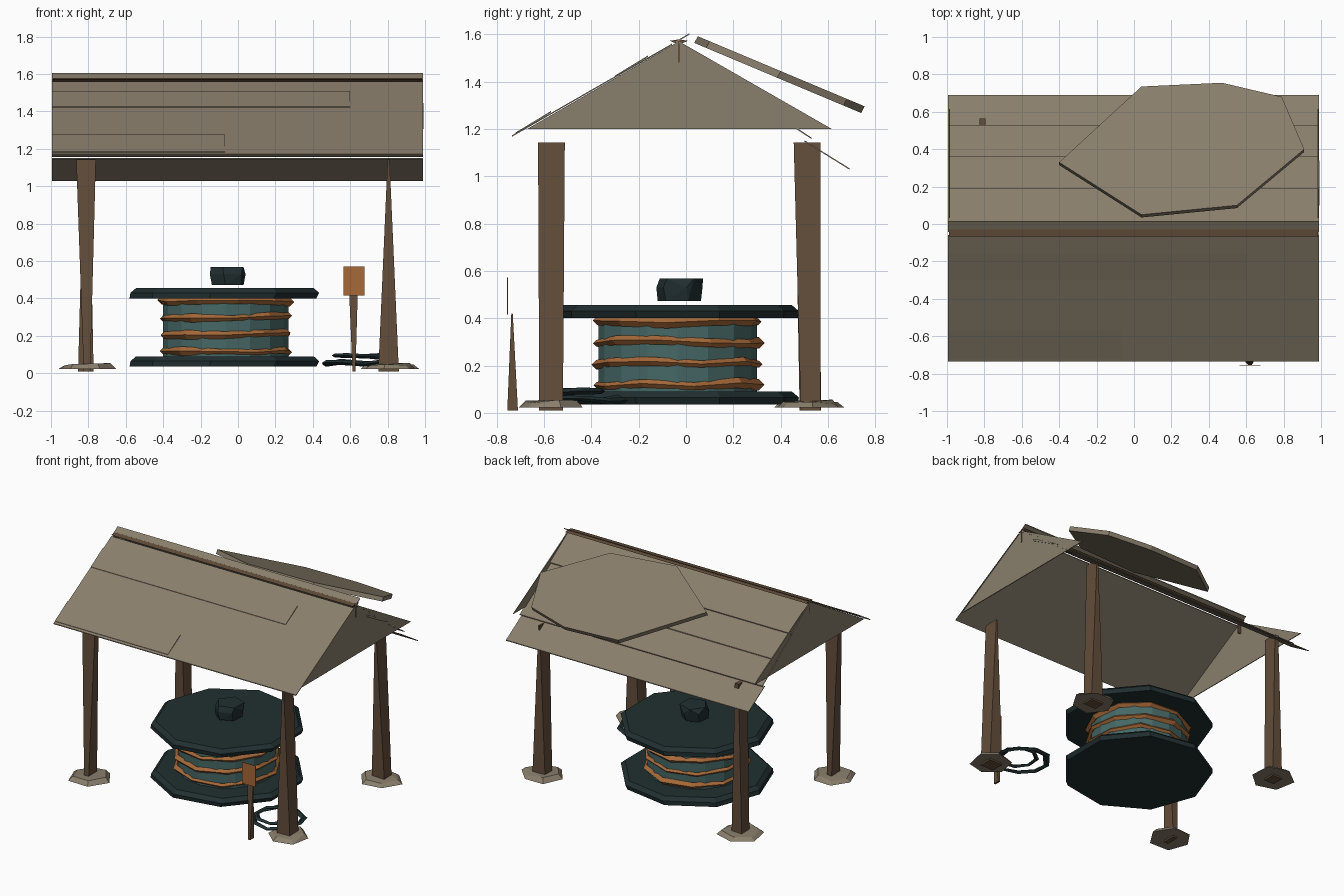
import bpy, bmesh, math, random

random.seed(4)
if "Cube" in bpy.data.objects:
    bpy.data.objects.remove(bpy.data.objects["Cube"], do_unlink=True)


def material(name, r, g, b):
    m = bpy.data.materials.new(name)
    m.use_nodes = True
    m.diffuse_color = (r, g, b, 1)
    bsdf = m.node_tree.nodes["Principled BSDF"]
    bsdf.inputs["Base Color"].default_value = (r, g, b, 1)
    bsdf.inputs["Roughness"].default_value = 0.8
    return m


STONE = material("weathered tan", 0.25, 0.21, 0.15)
WOOD = material("brown timber", 0.125, 0.075, 0.043)
COPPER = material("copper orange", 0.38, 0.14, 0.04)
TEAL = material("teal", 0.06, 0.14, 0.135)
DARK = material("dark slate", 0.015, 0.028, 0.03)


def finish(name, bm, mat):
    bmesh.ops.recalc_face_normals(bm, faces=bm.faces)
    mesh = bpy.data.meshes.new(name)
    bm.to_mesh(mesh)
    bm.free()
    mesh.materials.append(mat)
    ob = bpy.data.objects.new(name, mesh)
    bpy.context.scene.collection.objects.link(ob)
    return ob


def hull(name, points, mat):
    """Convex faceted solid around a few points."""
    bm = bmesh.new()
    for p in points:
        bm.verts.new(p)
    res = bmesh.ops.convex_hull(bm, input=bm.verts)
    loose = {g for g in res["geom_interior"] + res["geom_unused"]
             if isinstance(g, bmesh.types.BMVert)}
    bmesh.ops.delete(bm, geom=list(loose), context="VERTS")
    bmesh.ops.dissolve_limit(bm, angle_limit=0.01, verts=bm.verts, edges=bm.edges)
    return finish(name, bm, mat)


def circle(cx, cy, z, r, n, phase=0.0, wobble=0.0):
    pts = []
    for i in range(n):
        a = phase + math.tau * i / n
        q = r * (1 + random.uniform(-wobble, wobble))
        pts.append((cx + q * math.cos(a), cy + q * math.sin(a), z))
    return pts


def sweep_x(name, profile, x0, x1, mat):
    """Convex y-z profile run along x."""
    return hull(name, [(x, y, z) for x in (x0, x1) for y, z in profile], mat)


def plank(name, y0, z0, y1, z1, x0=-0.995, x1=0.99, t=0.006):
    return sweep_x(name, [(y0, z0), (y1, z1), (y0, z0 - t), (y1, z1 - t)], x0, x1, STONE)


def ring(name, cx, cy, z, r, wide, high, n, mat, jitter, phase=0.0):
    """Rough closed loop with a four-cornered section."""
    bm = bmesh.new()
    loops = []
    for i in range(n):
        a = phase + math.tau * i / n
        dz = random.uniform(-jitter, jitter)
        s = random.uniform(0.6, 1.15)
        loop = []
        for dr, h in ((wide, 0), (0, high), (-wide, 0), (0, -high)):
            q = r + dr * s
            loop.append(bm.verts.new((cx + q * math.cos(a), cy + q * math.sin(a),
                                      z + dz + h * s)))
        loops.append(loop)
    for i in range(n):
        a, b = loops[i], loops[(i + 1) % n]
        for k in range(4):
            m = (k + 1) % 4
            bm.faces.new((a[k], b[k], b[m], a[m]))
    bmesh.ops.triangulate(bm, faces=bm.faces)
    return finish(name, bm, mat)


# Roof front: one long slope with lapped boards
def front_z(y):
    return 1.594 + 0.573 * y


plank("roof_front", -0.735, front_z(-0.735), -0.06, front_z(-0.06))
plank("roof_ridge_strip", -0.042, front_z(-0.042), 0.015, front_z(0.015) + 0.002)
plank("roof_front_board_high", -0.3, front_z(-0.3) + 0.003,
      -0.16, front_z(-0.16) + 0.008, x1=0.6)
plank("roof_front_board_low", -0.72, front_z(-0.72) + 0.003,
      -0.57, front_z(-0.57) + 0.008, x1=-0.07)

# Roof back: four stepped rows of boards
for i, (y0, z0, y1, z1) in enumerate((
        (-0.03, 1.568, 0.19, 1.42), (0.18, 1.41, 0.36, 1.29),
        (0.35, 1.282, 0.53, 1.163), (0.50, 1.152, 0.69, 1.034))):
    plank("roof_back_row_%d" % (i + 1), y0, z0, y1, z1)

# Gables and ridge beam
for side, x0, x1 in (("left", 0.98, 0.986), ("right", -0.99, -0.984)):
    sweep_x("gable_" + side, [(-0.67, 1.2), (0.615, 1.2), (-0.03, 1.57)], x0, x1, STONE)
sweep_x("gable_loose_board", [(0.10, 1.445), (0.125, 1.435), (0.34, 1.305), (0.30, 1.32),
                              (0.10, 1.43)], 0.986, 0.992, STONE)
sweep_x("ridge_beam", [(-0.068, 1.572), (-0.03, 1.578), (0.008, 1.572),
                       (-0.03, 1.555)], -0.99, 0.985, WOOD)
for side, x in (("left", 0.975), ("right", -0.975)):
    sweep_x("ridge_peg_" + side, [(-0.034, 1.57), (-0.026, 1.57), (-0.034, 1.48),
                                  (-0.026, 1.48)], x - 0.015, x + 0.015, WOOD)

# Loose many-sided sheet resting above the back slope
outline = ((-0.40, 0.33), (0.04, 0.735), (0.47, 0.755), (0.79, 0.68),
           (0.91, 0.40), (0.55, 0.10), (0.04, 0.05))
sheet = []
for x, y in outline:
    z = 1.612 - 0.42 * y
    sheet += [(x, y, z), (x, y - 0.015, z - 0.028)]
hull("loose_roof_sheet", sheet, STONE)

# Posts: wedges whose top edge and foot run in crossing directions
def box_corners(x0, x1, y0, y1, z):
    return [(x, y, z) for x in (x0, x1) for y in (y0, y1)]


POST_TOP, POST_FOOT = 1.143, 0.01
for name, top, foot in (
        ("post_front_left", (0.80, 0.81, -0.625, -0.512), (0.75, 0.86, -0.62, -0.52)),
        ("post_back_left", (0.80, 0.81, 0.455, 0.568), (0.755, 0.86, 0.485, 0.568)),
        ("post_front_right", (-0.865, -0.76, -0.585, -0.545), (-0.825, -0.79, -0.62, -0.52)),
        ("post_back_right", (-0.825, -0.795, 0.46, 0.565), (-0.855, -0.772, 0.48, 0.57))):
    hull(name, box_corners(*top, POST_TOP) + box_corners(*foot, POST_FOOT), WOOD)

# Flat stones under the posts
for name, x, y, phase in (("front_left", 0.81, -0.57, 0.3), ("front_right", -0.81, -0.565, 1.0),
                          ("back_left", 0.81, 0.52, 0.1), ("back_right", -0.81, 0.52, 0.7)):
    low = circle(x, y, 0.022, 0.15, 6, phase, 0.1)
    high = [(x + 0.8 * (a - x), y + 0.8 * (b - y), 0.045 + random.uniform(-0.008, 0.012))
            for a, b, c in low]
    hull("foot_stone_" + name, low + high, STONE)

# Drum: teal body, copper bands, dark flanges and cap
CX, CY = -0.065, -0.035
hull("drum_body", circle(CX, CY, 0.07, 0.335, 16) + circle(CX, CY, 0.42, 0.335, 16), TEAL)
for i, z in enumerate((0.12, 0.21, 0.30, 0.385)):
    ring("drum_band_%d" % (i + 1), CX, CY, z, 0.345, 0.022, 0.022, 10, COPPER, 0.008,
         0.2 + 0.1 * i)
for name, z in (("lower", 0.035), ("upper", 0.40)):
    hull("drum_flange_" + name,
         circle(CX, CY, z, 0.515, 9, math.pi) + circle(CX + 0.01, CY, z + 0.03, 0.52, 9, math.pi)
         + circle(CX + 0.01, CY, z + 0.055, 0.49, 9, math.pi), DARK)
hull("drum_cap",
     circle(-0.055, -0.028, 0.472, 0.092, 6, 0.4) + circle(-0.055, -0.028, 0.53, 0.1, 6, 0.3)
     + circle(-0.05, -0.02, 0.568, 0.096, 5, 0.6), DARK)

# Coil lying beside the front left post
ring("coil_lower", 0.635, -0.44, 0.055, 0.175, 0.026, 0.016, 9, DARK, 0.008)
ring("coil_upper", 0.64, -0.48, 0.09, 0.13, 0.02, 0.013, 8, DARK, 0.006, 0.3)

# Marker: stake and square plate
hull("marker_stake", box_corners(0.595, 0.64, -0.738, -0.732, 0.42)
     + box_corners(0.612, 0.628, -0.755, -0.71, 0.01), WOOD)
hull("marker_plate", box_corners(0.563, 0.675, -0.757, -0.753, 0.415)
     + box_corners(0.563, 0.675, -0.757, -0.753, 0.572), COPPER)
